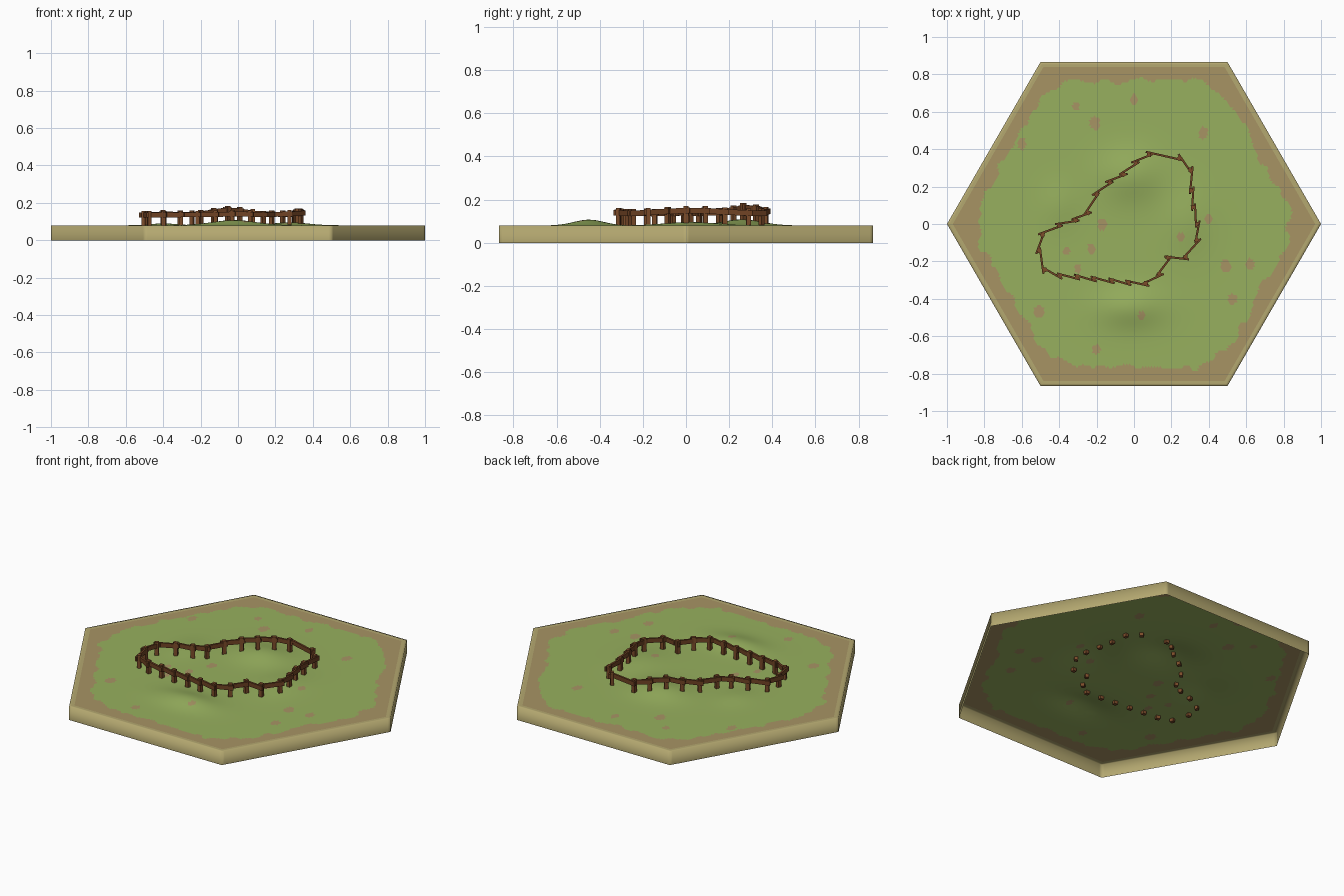
import bpy, bmesh, math, random
from mathutils import Vector, noise

if "Cube" in bpy.data.objects:
    bpy.data.objects.remove(bpy.data.objects["Cube"])

random.seed(4)
BASE = 0.08
APO = math.sqrt(3) / 2


def srgb(r, g, b):
    f = lambda c: c / 12.92 if c <= 0.04045 else ((c + 0.055) / 1.055) ** 2.4
    return (f(r / 255), f(g / 255), f(b / 255), 1)


def material(name, rgb):
    m = bpy.data.materials.new(name)
    m.diffuse_color = srgb(*rgb)
    m.use_nodes = True
    m.node_tree.nodes["Principled BSDF"].inputs["Base Color"].default_value = m.diffuse_color
    return m


SAND = material("pale sand", (180, 168, 112))
DIRT = material("dry dirt", (167, 148, 100))
GRASS = material("meadow green", (151, 176, 94))
POST = material("post brown", (124, 76, 42))
RAIL = material("rail brown", (112, 67, 36))


def make_object(name, bm, mats):
    me = bpy.data.meshes.new(name)
    bm.to_mesh(me)
    bm.free()
    for m in mats:
        me.materials.append(m)
    ob = bpy.data.objects.new(name, me)
    bpy.context.collection.objects.link(ob)
    return ob


# Gentle mounds: x, y, height, spread x, spread y
HILLS = [(-0.02, -0.45, 0.027, 0.17, 0.10), (-0.02, 0.26, 0.028, 0.16, 0.13),
         (0.28, 0.02, 0.016, 0.13, 0.17), (-0.40, 0.10, 0.010, 0.10, 0.12)]
# Bare dirt spots in the grass
SPOTS = [(-0.31, 0.63), (0.0, 0.67), (0.37, 0.48), (0.40, 0.03), (0.62, -0.21),
         (0.49, -0.22), (-0.30, -0.24), (-0.20, -0.67), (-0.51, -0.47),
         (-0.36, -0.14), (-0.23, -0.13), (-0.17, 0.0), (0.25, -0.07),
         (-0.60, 0.43), (-0.21, 0.54), (0.04, -0.49), (0.53, -0.40)]


def height(x, y):
    return BASE + sum(h * math.exp(-((x - a) / s) ** 2 - ((y - b) / t) ** 2)
                      for a, b, h, s, t in HILLS)


def apothem(p):
    return max(abs(p.y), abs(p.x) * APO + abs(p.y) * 0.5)


def ground_index(p):
    """0 sand, 1 dirt, 2 grass, chosen by the distance from the hexagon's rim."""
    a = apothem(p)
    if a > APO - 0.03:
        return 0
    n = noise.noise(Vector((p.x * 14, p.y * 14, 3))) * 0.035
    if max(a - 0.765, math.hypot(p.x, p.y) - 0.835) > n:
        return 1
    for i, (x, y) in enumerate(SPOTS):
        if math.hypot(p.x - x, (p.y - y) * 0.75) < 0.017 + 0.005 * (i % 3) + n * 0.25:
            return 1
    return 2


# Hexagonal tile: triangle lattice on top, open below
N = 64
bm = bmesh.new()
grid = {}
for i in range(-N, N + 1):
    for j in range(-N, N + 1):
        if abs(i + j) <= N:
            x, y = (i + j * 0.5) / N, j * APO / N
            edge = max(abs(i), abs(j), abs(i + j)) == N
            grid[i, j] = bm.verts.new((x, y, BASE if edge else height(x, y)))
for (i, j), v in list(grid.items()):
    for tri in (((i + 1, j), (i, j + 1)), ((i, j + 1), (i - 1, j + 1))):
        if all(k in grid for k in tri):
            f = bm.faces.new((v, grid[tri[0]], grid[tri[1]]))
            f.material_index = ground_index(f.calc_center_median())
# Side walls pulled down from the rim
rim = [e for e in bm.edges if e.is_boundary]
new = bmesh.ops.extrude_edge_only(bm, edges=rim)["geom"]
for g in new:
    if isinstance(g, bmesh.types.BMVert):
        g.co.z = 0
    elif isinstance(g, bmesh.types.BMFace):
        g.material_index = 0
bm.normal_update()
for f in bm.faces:
    if abs(f.normal.z) < 0.3 and f.normal.dot(f.calc_center_median()) < 0:
        f.normal_flip()
    f.smooth = True
make_object("hex_ground", bm, [SAND, DIRT, GRASS])

# Fence path, clockwise from the back
PATH = [(0.08, 0.37), (0.24, 0.35), (0.30, 0.29), (0.305, 0.18), (0.315, 0.09),
        (0.335, 0.0), (0.335, -0.085), (0.275, -0.175), (0.18, -0.18), (0.135, -0.265),
        (0.065, -0.315), (-0.03, -0.31), (-0.12, -0.30), (-0.215, -0.29),
        (-0.305, -0.28), (-0.395, -0.273), (-0.475, -0.245), (-0.505, -0.145),
        (-0.49, -0.06), (-0.40, -0.01), (-0.31, 0.02), (-0.245, 0.06),
        (-0.20, 0.155), (-0.13, 0.22), (-0.055, 0.265), (0.01, 0.325)]


def box(bm, center, size, xdir):
    """Box whose length follows xdir and whose width stays level."""
    X = xdir.normalized()
    Y = Vector((0, 0, 1)).cross(X).normalized()
    Z = X.cross(Y)
    verts = bmesh.ops.create_cube(bm, size=1)["verts"]
    for v in verts:
        c = v.co.copy()
        v.co = center + X * c.x * size[0] + Y * c.y * size[1] + Z * c.z * size[2]


posts, rails = bmesh.new(), bmesh.new()
for k, (x, y) in enumerate(PATH):
    g = height(x, y)
    nx, ny = PATH[(k + 1) % len(PATH)]
    a, b = Vector((x, y, g + 0.056)), Vector((nx, ny, height(nx, ny) + 0.056))
    d = b - a
    side = Vector((-d.y, d.x, 0)).normalized()
    # post standing in the ground
    box(posts, Vector((x, y, g + 0.029)), (0.022, 0.020, 0.096), Vector((d.x, d.y, 0)))
    # rail lapping past the post at each end
    a, b = a + side * 0.012, b - side * 0.004
    box(rails, (a + b) / 2, ((b - a).length + 0.036, 0.011, 0.026), b - a)
make_object("fence_posts", posts, [POST])
make_object("fence_rails", rails, [RAIL])
